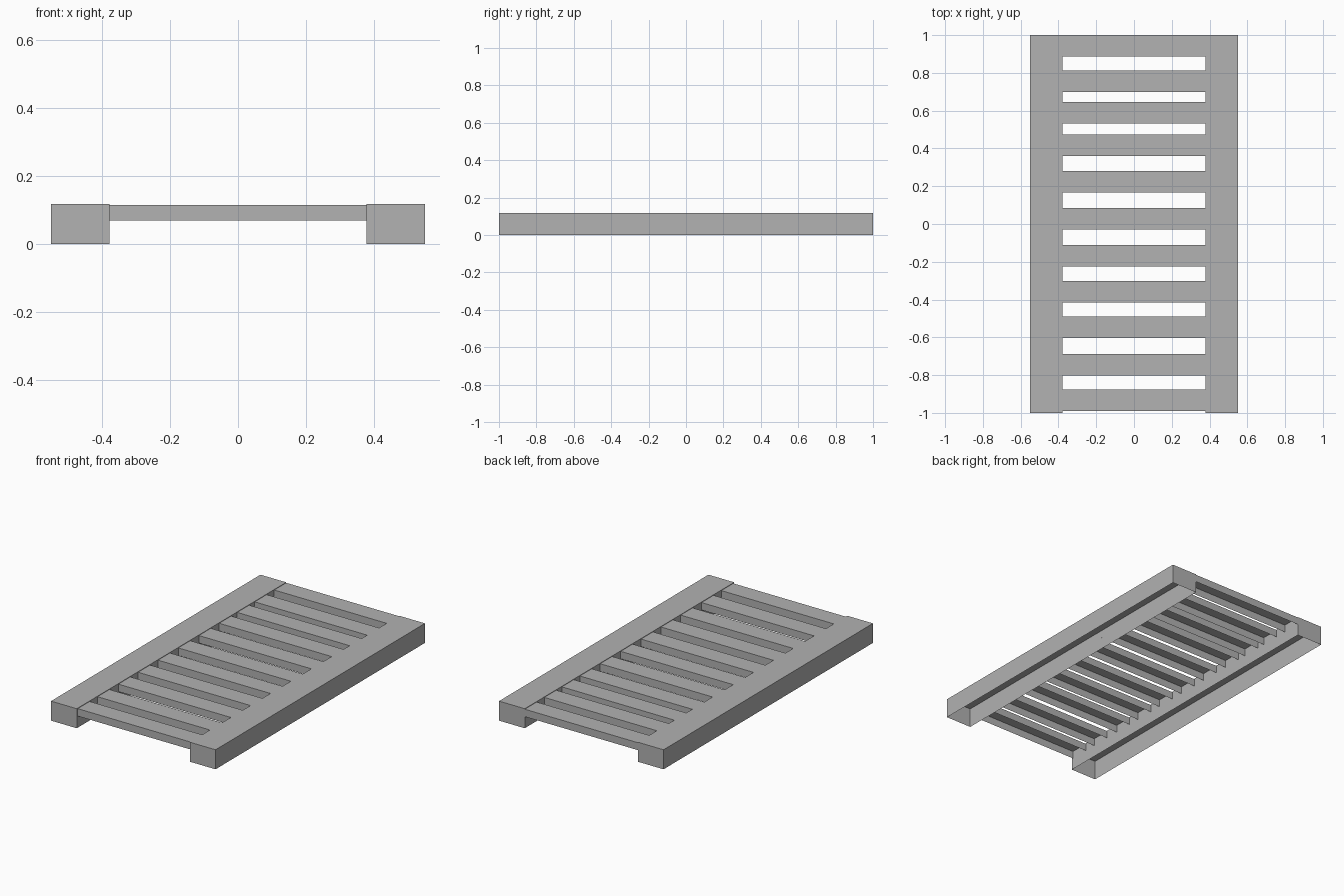
import bpy
import bmesh

cube = bpy.data.objects.get("Cube")
if cube:
    bpy.data.objects.remove(cube, do_unlink=True)

GREY = (0.445, 0.445, 0.445, 1.0)
mat = bpy.data.materials.new("plain grey")
mat.use_nodes = True
mat.diffuse_color = GREY
mat.node_tree.nodes["Principled BSDF"].inputs["Base Color"].default_value = GREY


def open_channel(name, low, high):
    """Thin box shell without a bottom face."""
    bm = bmesh.new()
    bmesh.ops.create_cube(bm, size=1)
    for v in bm.verts:
        for i in range(3):
            v.co[i] = high[i] if v.co[i] > 0 else low[i]
    bm.normal_update()
    bottom = [f for f in bm.faces if f.normal.z < -0.5]
    bmesh.ops.delete(bm, geom=bottom, context='FACES')
    mesh = bpy.data.meshes.new(name)
    bm.to_mesh(mesh)
    bm.free()
    mesh.materials.append(mat)
    obj = bpy.data.objects.new(name, mesh)
    bpy.context.collection.objects.link(obj)
    return obj


# Side rails, hollow underneath
INNER, OUTER, HEIGHT = 0.378, 0.55, 0.118
open_channel("left_rail", (INNER, -1, 0), (OUTER, 1, HEIGHT))
open_channel("right_rail", (-OUTER, -1, 0), (-INNER, 1, HEIGHT))

# Cross slats, unevenly spaced from front to back
SLAT_CENTRES = [-0.934, -0.745, -0.546, -0.358, -0.167, 0.027,
                0.223, 0.417, 0.589, 0.756, 0.943]
HALF = 0.057
for n, y in enumerate(SLAT_CENTRES, 1):
    open_channel(f"slat_{n}", (-INNER - 0.001, y - HALF, 0.07),
                 (INNER + 0.001, y + HALF, 0.115))
